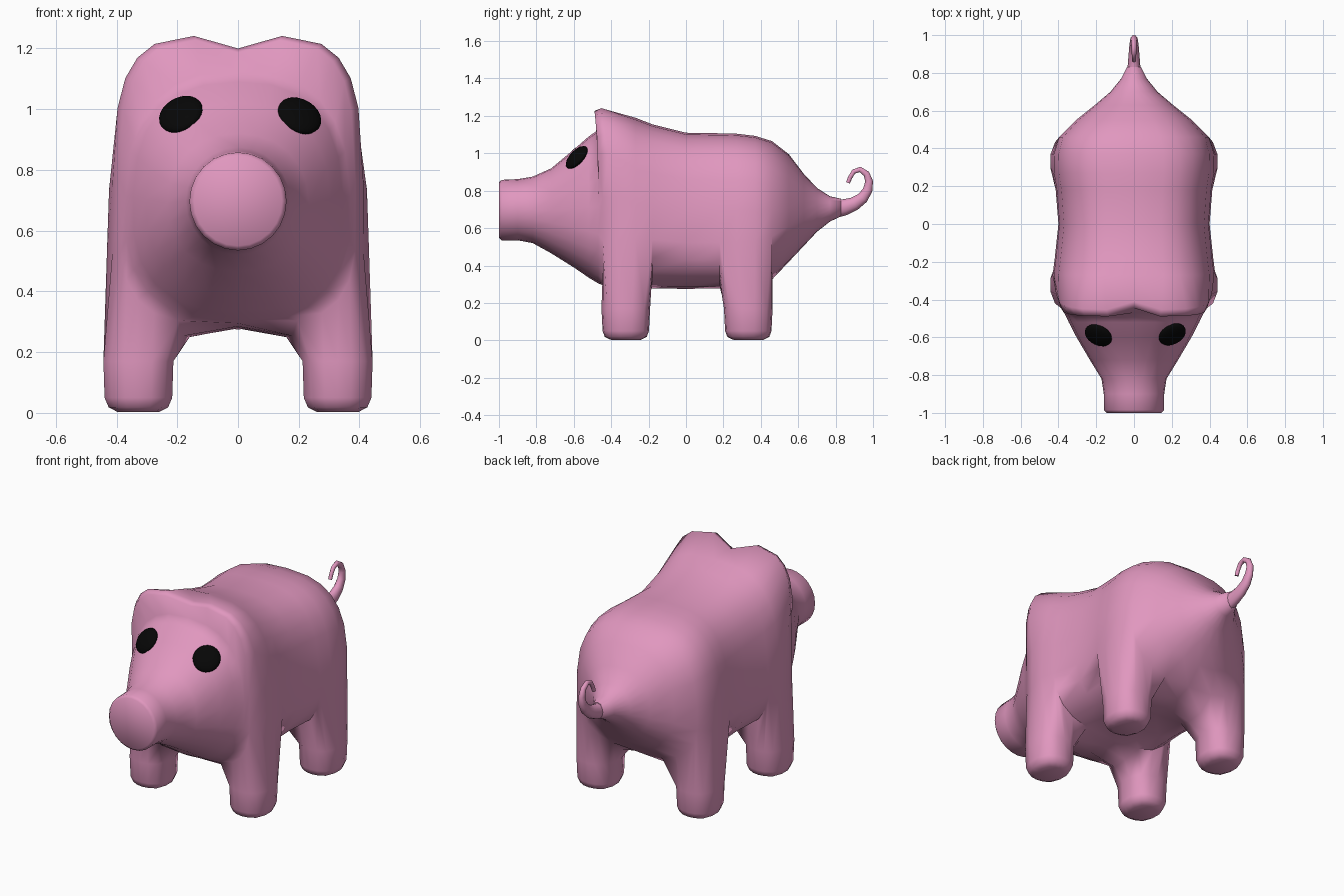
import bpy, bmesh, math
from mathutils import Vector
from mathutils.bvhtree import BVHTree

if "Cube" in bpy.data.objects:
    bpy.data.objects.remove(bpy.data.objects["Cube"])


def material(name, rgb):
    m = bpy.data.materials.new(name)
    m.diffuse_color = (*rgb, 1)
    m.use_nodes = True
    m.node_tree.nodes["Principled BSDF"].inputs["Base Color"].default_value = m.diffuse_color
    return m


PINK = material("pink skin", (0.75, 0.31, 0.52))
BLACK = material("black eye", (0.002, 0.002, 0.002))


def finish(bm, name, mat, degrees=60):
    bmesh.ops.recalc_face_normals(bm, faces=bm.faces)
    me = bpy.data.meshes.new(name)
    bm.to_mesh(me)
    me.materials.append(mat)
    obj = bpy.data.objects.new(name, me)
    bpy.context.collection.objects.link(obj)
    bpy.ops.object.select_all(action='DESELECT')
    bpy.context.view_layer.objects.active = obj
    obj.select_set(True)
    bpy.ops.object.shade_smooth_by_angle(angle=math.radians(degrees))
    return obj


def power(v, p):
    return math.copysign(abs(v) ** p, v) if abs(v) > 1e-6 else 0.0


def bridge(bm, a, b, skip=()):
    for j in range(len(a)):
        k = (j + 1) % len(a)
        if j not in skip:
            bm.faces.new((a[j], a[k], b[k], b[j]))


# Body sections from snout to rump: y, half width, bottom, top
SECTIONS = [
    (-1.0, .145, .55, .845), (-.985, .16, .535, .858), (-.90, .16, .535, .862),
    (-.82, .172, .52, .875), (-.72, .235, .465, .92), (-.60, .31, .39, 1.02),
    (-.52, .355, .335, 1.09), (-.47, .382, .305, 1.125), (-.445, .40, .295, 1.235),
    (-.37, .43, .285, 1.25), (-.27, .447, .28, 1.19), (-.18, .435, .278, 1.155),
    (0, .415, .275, 1.11), (.18, .43, .278, 1.107), (.27, .445, .28, 1.105),
    (.37, .447, .29, 1.093), (.46, .412, .325, 1.065), (.55, .315, .42, .995),
    (.63, .21, .505, .89), (.70, .125, .58, .815), (.77, .068, .635, .77),
    (.83, .038, .664, .757),
]
N = 24
EAR_FRONT, EAR_CREST = 8, 9
LEG_STARTS = (EAR_FRONT, 13)

bm = bmesh.new()
rings = []
for i, (y, w, lo, hi) in enumerate(SECTIONS):
    # Round at the ends, boxy in the middle, boxiest at the ears
    boxy = max(0, min(1, (y + .8) * 1.9, (.72 - y) * 3))
    n = 2 + boxy
    ear = i in (EAR_FRONT, EAR_CREST)
    lean = -.085 if i == EAR_CREST else -.045 if ear else 0
    if ear:
        n = 3.8
    ring = []
    for j in range(N):
        t = math.radians(-90 + j * 360 / N)
        a, b = power(math.cos(t), 2 / n), power(math.sin(t), 2 / n)
        up = max(b, 0)
        # Flanks lean inward towards the back
        x = a * w * (1 - boxy * (.05 + (.05 if ear else .09) * b))
        v = Vector((x, y + lean * up, (lo + hi) / 2 + b * (hi - lo) / 2))
        if ear and j == N // 2:          # dip between the ears
            v += Vector((0, .045, -.05))
        if ear and abs(j - N // 2) == 1:  # ear peaks
            v.x *= .75
        if j in (1, 23) and any(i in (s + 1, s + 2) for s in LEG_STARTS):
            v += Vector((-.15 * v.x, 0, -.04))   # web where legs meet the belly
        ring.append(bm.verts.new(v))
    rings.append(ring)

# Skin, leaving four openings from which the legs grow
OPENINGS = [*range(1, 5), *range(19, 23)]
for i in range(len(rings) - 1):
    leg_row = any(s <= i < s + 3 for s in LEG_STARTS)
    bridge(bm, rings[i], rings[i + 1], OPENINGS if leg_row else ())
bm.faces.new(rings[0])
bm.faces.new(rings[-1])

# Legs: z, half width, half depth of each level
LEVELS = [(.17, .118, .13), (.05, .114, .124), (.018, .1, .112), (.003, .07, .08)]
PATCH = ([(0, c) for c in range(5)] + [(r, 4) for r in (1, 2)]
         + [(3, c) for c in range(4, -1, -1)] + [(r, 0) for r in (2, 1)])
for start, cy in zip(LEG_STARTS, (-.322, .333)):
    for side in (1, -1):
        loop = [rings[start + r][(side * (1 + c)) % N] for r, c in PATCH]
        for z, rx, ry in LEVELS:
            new = []
            for r, c in PATCH:
                u, v = c / 2 - 1, r / 1.5 - 1
                px = u * math.sqrt(1 - v * v / 2.4)
                py = v * math.sqrt(1 - u * u / 2.4)
                new.append(bm.verts.new((side * (.328 + rx * px), cy + ry * py, z)))
            bridge(bm, loop, new)
            loop = new
        bm.faces.new(loop)

bmesh.ops.recalc_face_normals(bm, faces=bm.faces)
tree = BVHTree.FromBMesh(bm)
finish(bm, "body", PINK, 70)
bm.free()

# Eyes: shallow domes resting on the face
for name, x in (("left_eye", -.175), ("right_eye", .193)):
    point, normal, _, _ = tree.find_nearest(Vector((x, -.57, .965)))
    if normal.y > 0:
        normal = -normal
    normal = Vector((normal.x * .7, normal.y, normal.z)).normalized()
    rot = normal.to_track_quat('Z', 'Y').to_matrix()
    eye = bmesh.new()
    bmesh.ops.create_uvsphere(eye, u_segments=24, v_segments=12, radius=.076)
    for v in eye.verts:
        v.co.z *= .35
        v.co = rot @ v.co + point + normal * .004
    finish(eye, name, BLACK)
    eye.free()

# Curly tail: centre line in y, z with an easing taper
TAIL = [(.79, .703), (.85, .712), (.90, .73), (.945, .762), (.972, .805), (.979, .85),
        (.965, .89), (.93, .914), (.897, .902), (.878, .872), (.866, .842)]
tail = bmesh.new()
tail_rings = []
for i, (y, z) in enumerate(TAIL):
    r = .011 + .04 * (1 - i / 10) ** 2
    p, q = TAIL[max(i - 1, 0)], TAIL[min(i + 1, len(TAIL) - 1)]
    d = Vector((0, q[0] - p[0], q[1] - p[1])).normalized()
    across = Vector((0, -d.z, d.y))
    flat = .72 + .028 * i                # narrower at the root
    tail_rings.append([tail.verts.new(Vector((flat * r * math.cos(t), y, z)) + across * r * math.sin(t))
                       for t in (j * math.tau / 12 for j in range(12))])
for a, b in zip(tail_rings, tail_rings[1:]):
    bridge(tail, a, b)
tail.faces.new(tail_rings[0])
tail.faces.new(tail_rings[-1])
finish(tail, "tail", PINK)
tail.free()
